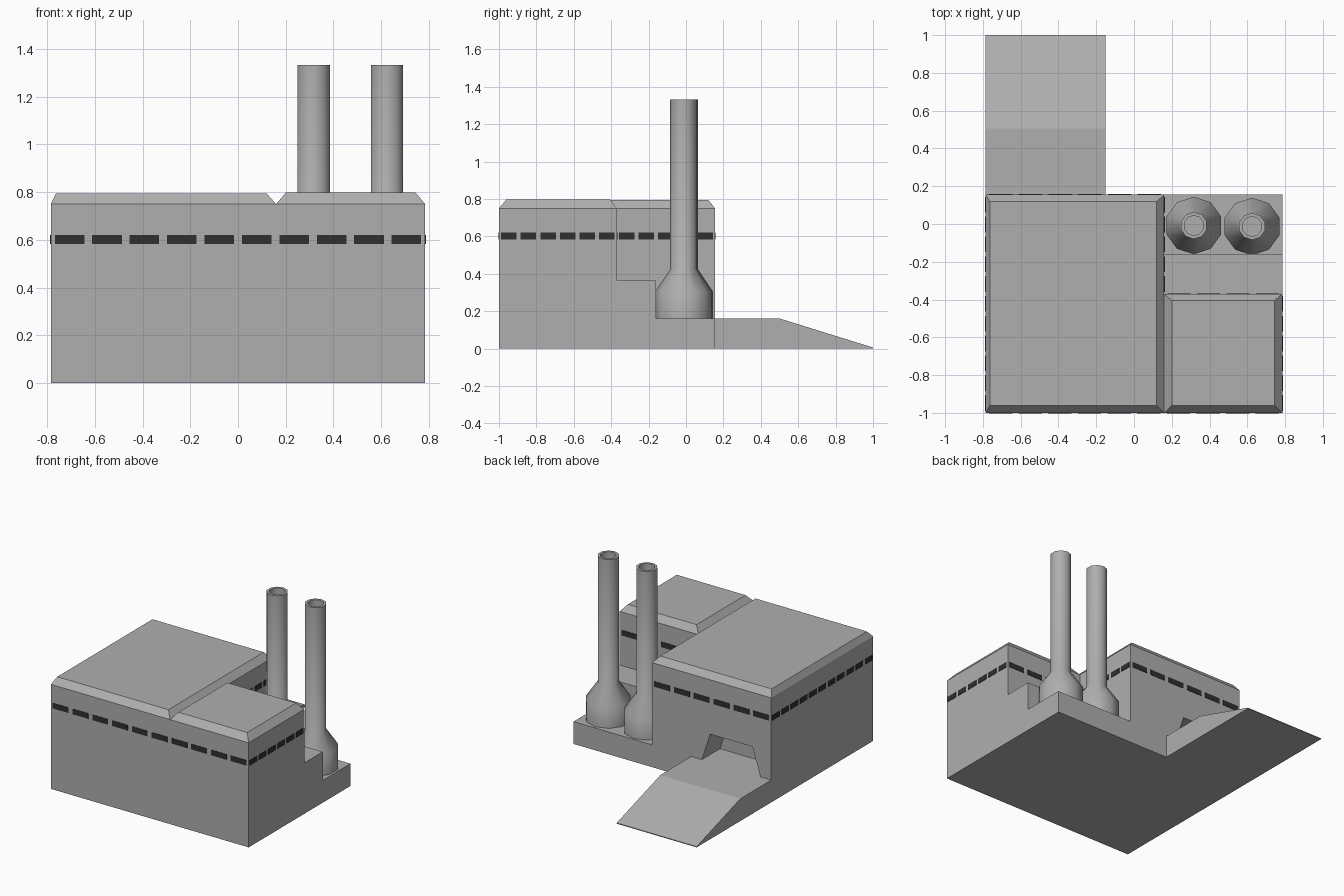
import bpy, bmesh, math
from mathutils import Vector

if "Cube" in bpy.data.objects:
    bpy.data.objects.remove(bpy.data.objects["Cube"])


def material(name, v):
    m = bpy.data.materials.new(name)
    m.diffuse_color = (v, v, v, 1)
    m.use_nodes = True
    m.node_tree.nodes["Principled BSDF"].inputs["Base Color"].default_value = m.diffuse_color
    return m


GREY = material("concrete grey", 0.43)
DARK = material("window dark", 0.03)


def finish(name, bm, mat, smooth=None):
    bmesh.ops.recalc_face_normals(bm, faces=bm.faces)
    me = bpy.data.meshes.new(name)
    bm.to_mesh(me)
    bm.free()
    me.materials.append(mat)
    ob = bpy.data.objects.new(name, me)
    bpy.context.collection.objects.link(ob)
    if smooth:
        bpy.ops.object.select_all(action='DESELECT')
        ob.select_set(True)
        bpy.context.view_layer.objects.active = ob
        bpy.ops.object.shade_smooth_by_angle(angle=math.radians(smooth))
    return ob


def loft(name, rings, mat=GREY, smooth=None):
    """Skin a list of equal-length vertex rings and cap both ends."""
    bm = bmesh.new()
    vs = [[bm.verts.new(p) for p in r] for r in rings]
    n = len(rings[0])
    for a, b in zip(vs, vs[1:]):
        for i in range(n):
            j = (i + 1) % n
            bm.faces.new((a[i], a[j], b[j], b[i]))
    bm.faces.new(vs[0])
    bm.faces.new(vs[-1])
    return finish(name, bm, mat, smooth)


def rect(x0, x1, y0, y1, z):
    return [(x0, y0, z), (x1, y0, z), (x1, y1, z), (x0, y1, z)]


def extrude_x(name, profile, x0, x1):
    return loft(name, [[(x, y, z) for y, z in profile] for x in (x0, x1)])


L, M, R = -0.785, 0.16, 0.785      # left wall, dividing line, right wall
F, S, B = -1.0, -0.37, 0.155       # front wall, short back wall, back wall

# large hall with chamfered roof
hall = loft("large_hall", [rect(L, M, F, B, 0), rect(L, M, F, B, 0.75),
                           rect(-0.763, 0.12, -0.96, 0.12, 0.795)])

# trapezoid doorway cut into the back wall
door = [(-0.70, 0.16), (-0.235, 0.16), (-0.30, 0.36), (-0.635, 0.36)]
cutter = loft("door_cutter", [[(x, y, z) for x, z in door] for y in (-0.05, 0.3)])
cutter.hide_render = True
mod = hall.modifiers.new("doorway", 'BOOLEAN')
mod.operation = 'DIFFERENCE'
mod.solver = 'EXACT'
mod.object = cutter
bpy.context.view_layer.objects.active = hall
bpy.ops.object.modifier_apply(modifier=mod.name)
bpy.data.objects.remove(cutter)

# small hall stepping down to the chimney platform
extrude_x("small_hall", [(F, 0), (B, 0), (B, 0.16), (-0.16, 0.16), (-0.16, 0.365),
                         (S, 0.365), (S, 0.75), (F, 0.75)], M, R)
loft("small_hall_roof", [rect(M, R, F, S, 0.75), rect(0.2, 0.745, -0.96, -0.405, 0.798)])

# ramp leading out of the doorway
extrude_x("ramp", [(B, 0), (1, 0), (1, 0.006), (0.505, 0.16), (B, 0.16)], L, -0.15)


# ten-sided chimneys with flared foot and hollow top
def chimney(name, cx, cy):
    profile = [(0.152, 0.16), (0.152, 0.305), (0.0715, 0.425), (0.0715, 1.333),
               (0.053, 1.333), (0.053, 1.24)]
    angles = [math.radians(90 + 36 * i) for i in range(10)]
    loft(name, [[(cx + r * math.cos(a), cy + r * math.sin(a), z) for a in angles]
                for r, z in profile], GREY, 50)


chimney("chimney_inner", 0.317, -0.008)
chimney("chimney_outer", 0.625, -0.013)


# window strips: thin plates spaced evenly along each wall
def windows(name, start, end, normal, count):
    a, b, n = Vector((*start, 0.602)), Vector((*end, 0.602)), Vector((*normal, 0))
    step = (b - a) / count
    bm = bmesh.new()
    for i in range(count):
        c = a + step * (i + 0.5)
        half, up = step * 0.395, Vector((0, 0, 0.019))
        quad = [c - half - up, c + half - up, c + half + up, c - half + up]
        back = [bm.verts.new(p - n * 0.002) for p in quad]
        front = [bm.verts.new(p + n * 0.003) for p in quad]
        bm.faces.new(front)
        bm.faces.new(back)
        for k in range(4):
            j = (k + 1) % 4
            bm.faces.new((back[k], back[j], front[j], front[k]))
    finish(name, bm, DARK)


windows("front_windows", (L, F), (R, F), (0, -1), 10)
windows("left_windows", (L, F), (L, B), (-1, 0), 11)
windows("right_windows", (R, F), (R, S), (1, 0), 6)
windows("hall_inner_windows", (M, S), (M, B), (1, 0), 5)
windows("hall_back_windows", (L, B), (M, B), (0, 1), 6)
windows("small_hall_back_windows", (M, S), (R, S), (0, 1), 4)
